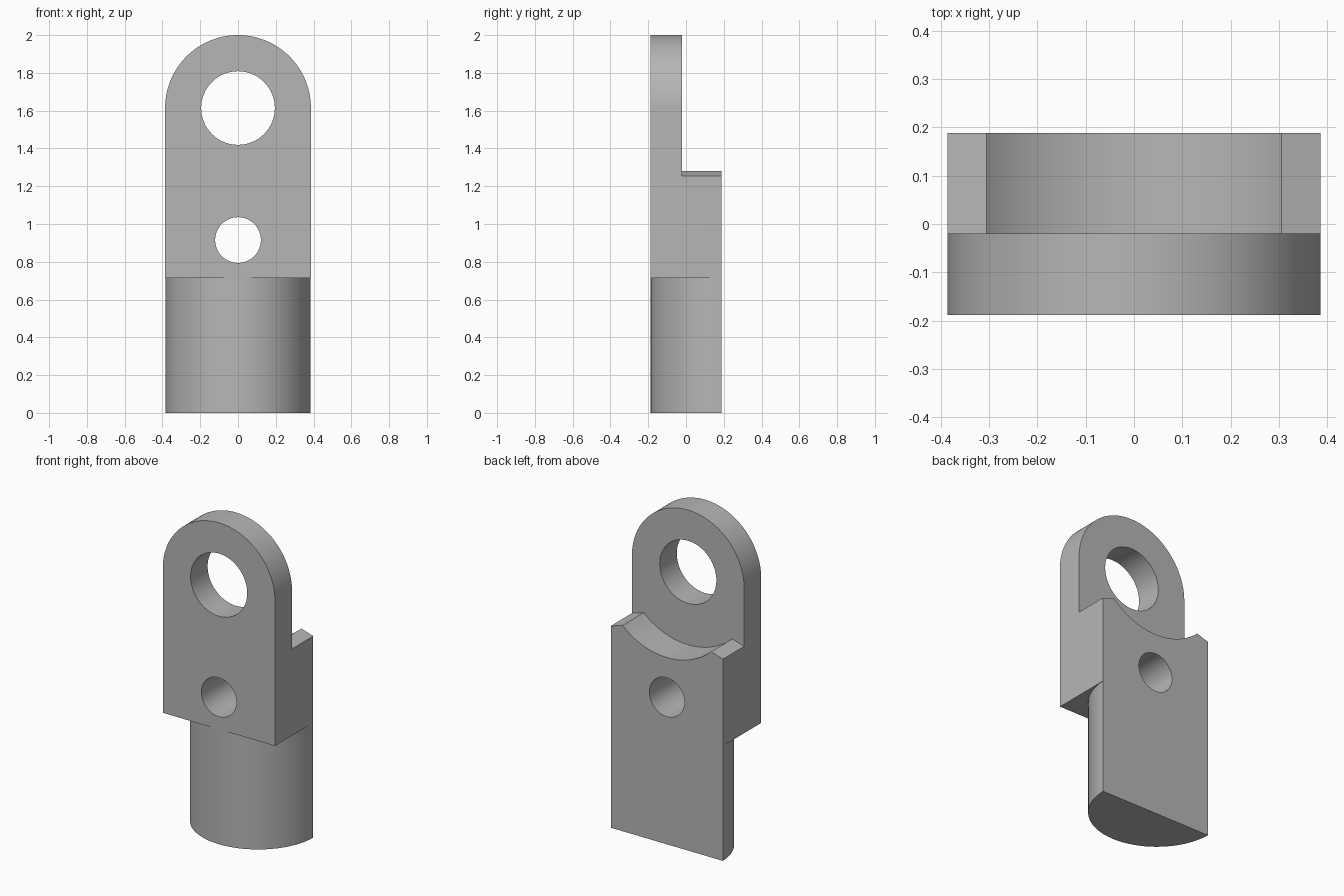
import bpy, bmesh
from math import sin, cos, pi, atan2, hypot
from mathutils import Vector

cube = bpy.data.objects.get("Cube")
if cube:
    bpy.data.objects.remove(cube, do_unlink=True)

HALF_W, FRONT, BACK = 0.386, -0.188, 0.188
STEP_Y = -0.02        # rear face of the thin eye plate
SHOULDER = 0.715      # top of the rounded shank
EYE_Z, EYE_R = 1.614, 0.195
PIN_Z, PIN_R = 0.915, 0.121

steel = bpy.data.materials.new("plain grey")
steel.use_nodes = True
GREY = (0.47, 0.47, 0.47, 1)
steel.diffuse_color = GREY
steel.node_tree.nodes["Principled BSDF"].inputs["Base Color"].default_value = GREY


def arc(cx, cy, r, a0, a1, n=64):
    return [(cx + r * cos(a0 + (a1 - a0) * i / n),
             cy + r * sin(a0 + (a1 - a0) * i / n)) for i in range(n + 1)]


def prism(name, profile, lo, hi, axis):
    """Extrude a closed 2D profile along y (profile in xz) or z (profile in xy)."""
    bm = bmesh.new()
    place = (lambda u, v: (u, lo, v)) if axis == "y" else (lambda u, v: (u, v, lo))
    face = bm.faces.new([bm.verts.new(place(u, v)) for u, v in profile])
    ext = bmesh.ops.extrude_face_region(bm, geom=[face])
    shift = Vector((0, hi - lo, 0)) if axis == "y" else Vector((0, 0, hi - lo))
    bmesh.ops.translate(bm, vec=shift,
                        verts=[g for g in ext["geom"] if isinstance(g, bmesh.types.BMVert)])
    bmesh.ops.recalc_face_normals(bm, faces=bm.faces)
    mesh = bpy.data.meshes.new(name)
    bm.to_mesh(mesh)
    bm.free()
    mesh.materials.append(steel)
    obj = bpy.data.objects.new(name, mesh)
    bpy.context.collection.objects.link(obj)
    return obj


# Full-depth blank with a round head
body = prism("lug_body", [(-HALF_W, 0), (HALF_W, 0)] + arc(0, EYE_Z, HALF_W, 0, pi),
             FRONT, BACK, "y")

# Rear relief: concave saddle with outward sloping shoulders
tip_x, tip_z = 0.305, 1.28
a = atan2(EYE_Z - tip_z, tip_x)
saddle = arc(0, EYE_Z, hypot(tip_x, EYE_Z - tip_z), pi + a, 2 * pi - a)
relief = prism("relief_cutter",
               saddle + [(0.5, 1.22), (0.5, 2.2), (-0.5, 2.2), (-0.5, 1.22)],
               STEP_Y, 0.5, "y")

# Shank rounding: removes the front corners below the shoulder
shank = prism("shank_cutter",
              arc(0, 0.198, 0.385, pi, 2 * pi, 80)
              + [(0.6, 0.198), (0.6, -0.5), (-0.6, -0.5), (-0.6, 0.198)],
              -0.2, SHOULDER, "z")

# Through holes
eye = prism("eye_cutter", arc(0, EYE_Z, EYE_R, 0, 2 * pi)[:-1], -0.5, 0.5, "y")
pin = prism("pin_cutter", arc(0, PIN_Z, PIN_R, 0, 2 * pi)[:-1], -0.5, 0.5, "y")

cutters = [relief, shank, eye, pin]
for cutter in cutters:
    cutter.hide_render = True
    mod = body.modifiers.new(cutter.name, "BOOLEAN")
    mod.operation = "DIFFERENCE"
    mod.solver = "EXACT"
    mod.object = cutter

# Bake the cuts, then remove the helpers
graph = bpy.context.evaluated_depsgraph_get()
baked = bpy.data.meshes.new_from_object(body.evaluated_get(graph))
body.modifiers.clear()
body.data = baked
for cutter in cutters:
    bpy.data.objects.remove(cutter, do_unlink=True)

for obj in bpy.context.selected_objects:
    obj.select_set(False)
body.select_set(True)
bpy.context.view_layer.objects.active = body
bpy.ops.object.shade_smooth_by_angle(angle=pi / 6)
